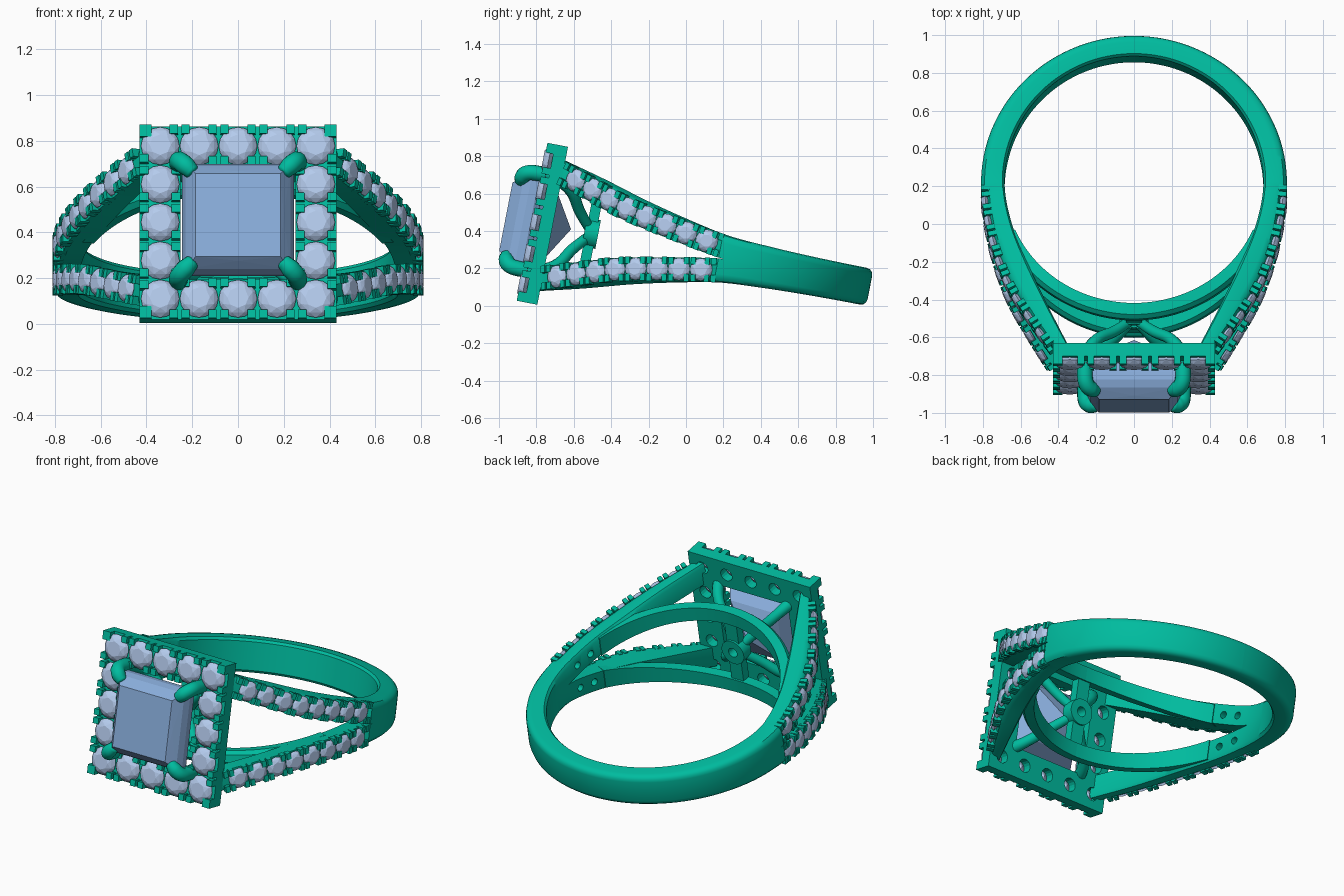
import bpy, bmesh, math
from mathutils import Matrix, Vector

if "Cube" in bpy.data.objects:
    bpy.data.objects.remove(bpy.data.objects["Cube"])

# Everything is modelled in the ring's own plane, then tilted as a whole
TILT = Matrix.Translation((0, 0.2, 0.25)) @ Matrix.Rotation(math.radians(-11), 4, 'X')


def material(name, col):
    m = bpy.data.materials.new(name)
    m.diffuse_color = (*col, 1)
    m.use_nodes = True
    m.node_tree.nodes["Principled BSDF"].inputs["Base Color"].default_value = m.diffuse_color
    return m


METAL = material("green_metal", (0.0, 0.5, 0.345))
PALE = material("pale_gem", (0.46, 0.60, 0.85))
BLUE = material("blue_gem", (0.25, 0.42, 0.71))


def place(ob, mat):
    bpy.context.collection.objects.link(ob)
    ob.data.materials.append(mat)
    ob.matrix_world = TILT
    return ob


def mirrored(ob, axes):
    if axes:
        md = ob.modifiers.new("mirror", 'MIRROR')
        md.use_axis = ['X' in axes, False, 'Z' in axes]
        md.use_mirror_merge = False


def make(name, bm, mat, mirror="", smooth=False, holes=None):
    bmesh.ops.recalc_face_normals(bm, faces=bm.faces)
    me = bpy.data.meshes.new(name)
    bm.to_mesh(me)
    bm.free()
    ob = place(bpy.data.objects.new(name, me), mat)
    cut = None
    if holes:
        cut = make(name + "_cutter", holes, mat)
        cut.hide_render = True
    bpy.ops.object.select_all(action='DESELECT')
    ob.select_set(True)
    bpy.context.view_layer.objects.active = ob
    bpy.context.view_layer.update()
    if cut:
        md = ob.modifiers.new("holes", 'BOOLEAN')
        md.object = cut
        md.solver = 'EXACT'
        bpy.ops.object.modifier_apply(modifier="holes")
        bpy.data.objects.remove(cut)
    if smooth:
        bpy.ops.object.shade_smooth_by_angle(angle=math.radians(35))
    mirrored(ob, mirror)
    return ob


def frame(pos, side, out, up):
    m = Matrix((side, up, out)).transposed().to_4x4()
    m.translation = pos
    return m


def box(bm, mat, size):
    bmesh.ops.create_cube(bm, size=1, matrix=mat @ Matrix.Diagonal((*size, 1)))


def rod(bm, mat, r, depth, seg=16):
    bmesh.ops.create_cone(bm, cap_ends=True, segments=seg, radius1=r, radius2=r,
                          depth=depth, matrix=mat)


def hull(points):
    bm = bmesh.new()
    for p in points:
        bm.verts.new(p)
    bmesh.ops.convex_hull(bm, input=bm.verts)
    return bm


def ring(n, r, h, off=0.0):
    return [(r * math.cos(2 * math.pi * (i + off) / n), r * math.sin(2 * math.pi * (i + off) / n), h)
            for i in range(n)]


# Round brilliant template, unit radius, table towards +z
tb = hull(ring(8, .55, .36) + ring(8, .83, .22, .5) + ring(16, 1, 0) + [(0, 0, -.75)])
GEM = bpy.data.meshes.new("gem_template")
bmesh.ops.recalc_face_normals(tb, faces=tb.faces)
tb.to_mesh(GEM)
tb.free()


def add_gem(bm, mat, r):
    old = set(bm.verts)
    bm.from_mesh(GEM)
    new = [v for v in bm.verts if v not in old]
    bmesh.ops.transform(bm, matrix=mat @ Matrix.Scale(r, 4), verts=new)


def spline(rows, steps):
    # first row is only a guide that sets the starting direction
    out = []
    for i in range(1, len(rows) - 1):
        p = [rows[i - 1], rows[i], rows[i + 1], rows[min(i + 2, len(rows) - 1)]]
        for k in range(steps):
            t = k / steps
            out.append([.5 * (2 * b + (c - a) * t + (2 * a - 5 * b + 4 * c - d) * t * t
                        + (3 * b - a - 3 * c + d) * t ** 3) for a, b, c, d in zip(*p)])
    return out + [list(rows[-1])]


def sweep(rows, section):
    # rows: outer x, outer y, inner x, inner y, z low, z high
    bm = bmesh.new()
    loops = []
    for xo, yo, xi, yi, lo, hi in rows:
        loops.append([bm.verts.new((xi + (xo - xi) * r, yi + (yo - yi) * r, lo + (hi - lo) * h))
                      for r, h in section])
    n = len(section)
    for a, b in zip(loops, loops[1:]):
        for i in range(n):
            bm.faces.new((a[i], a[(i + 1) % n], b[(i + 1) % n], b[i]))
    bm.faces.new(loops[0])
    bm.faces.new(loops[-1])
    return bm


SECTION = [(0, 0), (0, .85), (.1, 1), (.65, 1), (.85, .95), (.96, .82), (1, .65), (1, 0)]

# Split shank: one quarter, mirrored left/right and up/down
rows = []
for deg, hi in ((108, .1), (90, .1), (72, .1), (54, .101), (36, .104), (18, .112)):
    c, s = math.cos(math.radians(deg)), math.sin(math.radians(deg))
    rows.append((.81 * c, .798 * s, .685 * c, .685 * s, 0, hi))
rows += [(.81, 0, .685, 0, 0, .128), (.775, -.28, .65, -.22, .045, .172),
         (.685, -.56, .565, -.45, .10, .228), (.562, -.775, .455, -.70, .165, .298),
         (.44, -.96, .335, -.95, .225, .36)]
samples = spline(rows, 10)

# Outer centre line of the shank, for the pave stones
line = [Vector((r[0], r[1], (r[4] + r[5]) / 2)) for r in samples]
dirs = [(line[min(i + 1, len(line) - 1)] - line[max(i - 1, 0)]).normalized() for i in range(len(line))]
UP = Vector((0, 0, 1))
start = next(i for i, r in enumerate(samples) if r[1] < -.03)


def along(dist):
    i = start
    while i < len(line) - 2 and dist > (line[i + 1] - line[i]).length:
        dist -= (line[i + 1] - line[i]).length
        i += 1
    f = dist / (line[i + 1] - line[i]).length
    t = dirs[i].lerp(dirs[i + 1], f).normalized()
    n = UP.cross(t).normalized()
    return frame(line[i].lerp(line[i + 1], f), t, n, n.cross(t))


gems, beads, holes = bmesh.new(), bmesh.new(), bmesh.new()
for k in range(8):
    m = along(.055 + .121 * k)
    add_gem(gems, m @ Matrix.Translation((0, 0, -.018)), .0605)
    if k < 2:
        rod(holes, m @ Matrix.Translation((0, 0, -.07)), .022, .24, 12)
for k in range(9):
    m = along(max(.121 * k - .006, .005))
    for e in (-1, 1):
        for s in (-1, 1):
            box(beads, m @ Matrix.Translation((s * .018, e * .046, -.022)), (.026, .038, .044))
for r, t in list(zip(samples, dirs))[start:]:
    n = UP.cross(t).normalized() * .027
    r[0] -= n.x
    r[1] -= n.y
make("split_shank", sweep(samples, SECTION), METAL, "XZ", True, holes)
make("shank_stones", gems, PALE, "XZ")
make("shank_beads", beads, METAL, "XZ")

# Gallery arcs closing the finger circle behind the halo
arc = []
for k in range(21):
    f = k / 20
    a = math.radians(-23 - 67 * f)
    w = .757 + .01 * f
    rise = math.sin(f * math.pi / 2)
    arc.append((w * math.cos(a), w * math.sin(a), .684 * math.cos(a), .684 * math.sin(a),
                .052 + .143 * rise, .172 + .108 * rise))
make("gallery_arcs", sweep(arc, [(0, 0), (0, 1), (.75, 1), (1, .75), (1, .25), (.75, 0)]),
     METAL, "XZ", True)

# Bridge bar with pierced disc
BACK = Matrix.Rotation(math.radians(90), 4, 'X')


def centre_drill():
    bm = bmesh.new()
    rod(bm, Matrix.Translation((0, -.7, 0)) @ BACK, .03, .3, 24)
    return bm


bridge, disc = bmesh.new(), bmesh.new()
box(bridge, Matrix.Translation((0, -.722, 0)), (.085, .055, .46))
rod(disc, Matrix.Translation((0, -.72, 0)) @ BACK, .078, .075, 32)
make("bridge_bar", bridge, METAL, "", False, centre_drill())
make("bridge_disc", disc, METAL, "", True, centre_drill())

# Square halo plate with a drilled hole behind each stone
plate, gems, beads, holes = (bmesh.new() for _ in range(4))
loops = []
for y in (-.93, -1.0):
    for h in (.43, .252):
        loops.append([plate.verts.new((h * sx, y, h * sz)) for sx, sz in ((-1, -1), (1, -1), (1, 1), (-1, 1))])
for a, b in ((0, 1), (2, 3), (0, 2), (1, 3)):
    for i in range(4):
        j = (i + 1) % 4
        plate.faces.new((loops[a][i], loops[a][j], loops[b][j], loops[b][i]))
for side in range(4):
    turn = Matrix.Rotation(side * math.pi / 2, 4, 'Y')
    for k in range(4):
        p = turn @ Matrix.Translation((-.34 + .17 * k, -1.018, .34)) @ BACK
        add_gem(gems, p, .084)
        rod(holes, p, .04, .3, 16)
    # paired grip blocks at every seam, on outer and inner edge
    for s in (-.255, -.085, .085, .255):
        for d in (-.026, .026):
            box(beads, turn @ Matrix.Translation((s + d, -1.017, .411)), (.036, .05, .038))
            if abs(s + d) < .25:
                box(beads, turn @ Matrix.Translation((s + d, -1.017, .271)), (.036, .05, .038))
    box(beads, turn @ Matrix.Translation((.404, -1.017, .404)), (.052, .05, .052))
    box(beads, turn @ Matrix.Translation((.27, -1.017, .27)), (.036, .05, .036))
make("halo_plate", plate, METAL, "", False, holes)
make("halo_stones", gems, PALE)
make("halo_beads", beads, METAL)

# Square-cut centre stone
pts = [(0, -.83, 0)]
for h, y in ((.185, -1.185), (.23, -1.13), (.245, -1.09), (.245, -1.05), (.165, -.93)):
    pts += [(h * sx, y, h * sz) for sx in (-1, 1) for sz in (-1, 1)]
pts += [(.2, -1.168, 0), (-.2, -1.168, 0), (0, -1.168, .2), (0, -1.168, -.2)]
make("centre_stone", hull(pts), BLUE)

# Four prongs hooking over the corners and meeting at the disc
cu = bpy.data.curves.new("prongs", 'CURVE')
cu.dimensions = '3D'
cu.bevel_depth = .042
cu.bevel_resolution = 4
cu.resolution_u = 6
cu.use_fill_caps = True
path = [(.188, -1.143, .3), (.2, -1.142, .8), (.228, -1.138, 1), (.252, -1.115, 1), (.26, -1.06, 1),
        (.255, -.98, .9), (.21, -.88, .75), (.1, -.8, .7), (.03, -.74, .65)]
sp = cu.splines.new('BEZIER')
sp.bezier_points.add(len(path) - 1)
for bp, (d, y, r) in zip(sp.bezier_points, path):
    bp.co = (d, y, d)
    bp.radius = r
    bp.handle_left_type = bp.handle_right_type = 'AUTO'
mirrored(place(bpy.data.objects.new("prongs", cu), METAL), "XZ")
